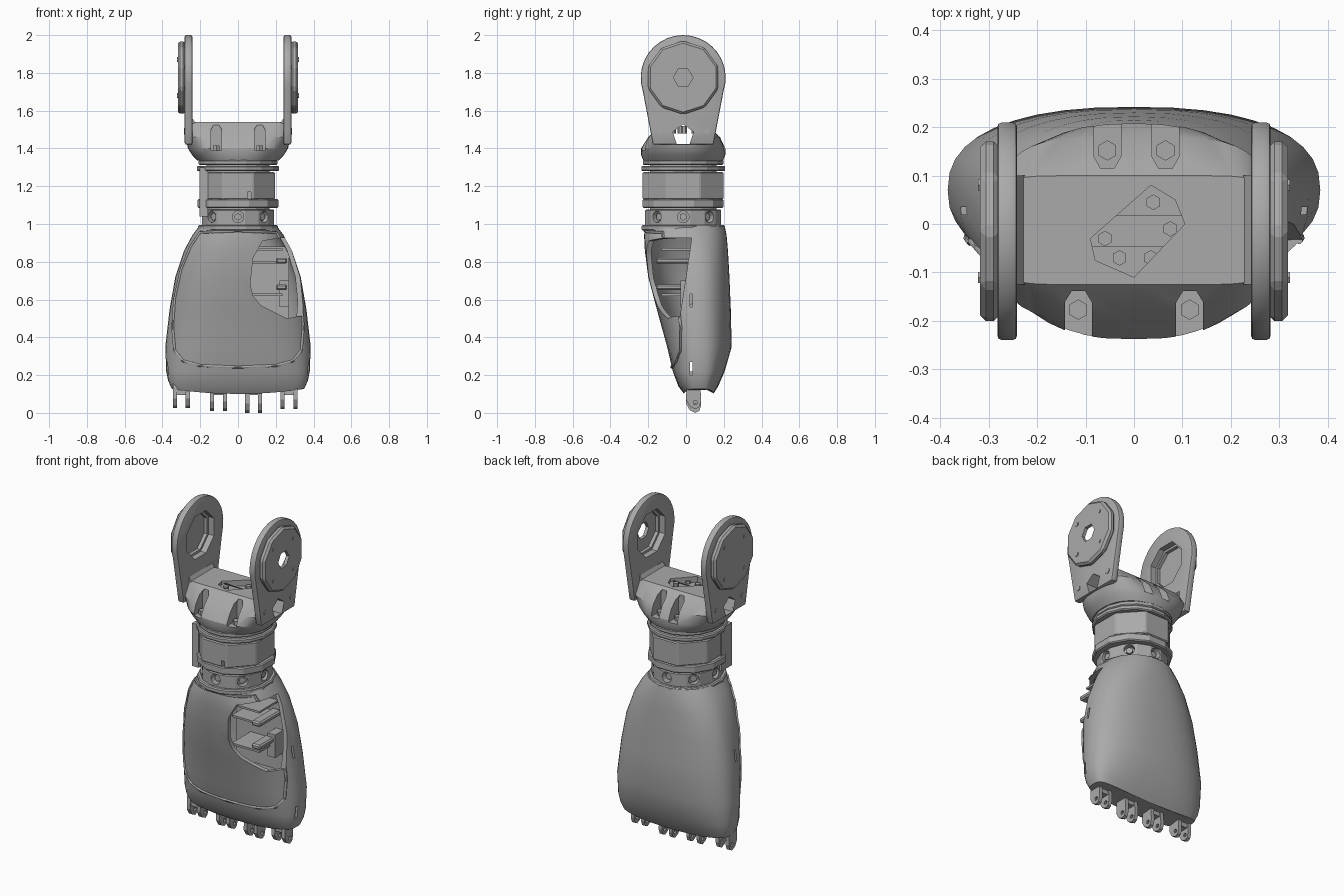
import bpy, bmesh, math
from mathutils import Vector

cube = bpy.data.objects.get("Cube")
if cube:
    bpy.data.objects.remove(cube, do_unlink=True)

grey = bpy.data.materials.new("plain_grey")
grey.use_nodes = True
grey.diffuse_color = (0.4, 0.4, 0.4, 1)
grey.node_tree.nodes["Principled BSDF"].inputs["Base Color"].default_value = (0.4, 0.4, 0.4, 1)
CY = -0.015  # y of the wrist and pivot axis


def activate(ob):
    bpy.ops.object.select_all(action='DESELECT')
    ob.select_set(True)
    bpy.context.view_layer.objects.active = ob


def loft(name, rings):
    """Skin a stack of equal-length rings and cap both ends."""
    bm = bmesh.new()
    rows = [[bm.verts.new(p) for p in ring] for ring in rings]
    n = len(rows[0])
    for a, b in zip(rows, rows[1:]):
        for i in range(n):
            bm.faces.new((a[i], a[(i + 1) % n], b[(i + 1) % n], b[i]))
    bm.faces.new(rows[0])
    bm.faces.new(rows[-1])
    bmesh.ops.recalc_face_normals(bm, faces=bm.faces)
    me = bpy.data.meshes.new(name)
    bm.to_mesh(me)
    bm.free()
    ob = bpy.data.objects.new(name, me)
    bpy.context.collection.objects.link(ob)
    me.materials.append(grey)
    return ob


def place(axis, u, v, w):
    return Vector({'x': (w, u, v), 'y': (u, w, v), 'z': (u, v, w)}[axis])


def prism(name, pts, axis, a, b):
    return loft(name, [[place(axis, u, v, w) for u, v in pts] for w in (a, b)])


def box(name, x, y, z):
    return prism(name, [(x[0], y[0]), (x[1], y[0]), (x[1], y[1]), (x[0], y[1])], 'z', *z)


def ngon(u, v, r, n, turn=0.5, rv=None):
    angles = [math.tau * (i + turn) / n for i in range(n)]
    return [(u + r * math.cos(t), v + (rv or r) * math.sin(t)) for t in angles]


def bevel(ob, width, segments=1):
    m = ob.modifiers.new("bevel", 'BEVEL')
    m.width, m.segments = width, segments
    m.limit_method, m.angle_limit = 'ANGLE', math.radians(35)
    activate(ob)
    bpy.ops.object.modifier_apply(modifier=m.name)
    return ob


def cut(ob, cutter, keep=False):
    cutter.hide_render = True
    m = ob.modifiers.new("cut", 'BOOLEAN')
    m.operation, m.object, m.solver = 'DIFFERENCE', cutter, 'EXACT'
    activate(ob)
    bpy.ops.object.modifier_apply(modifier=m.name)
    if not keep:
        bpy.data.objects.remove(cutter, do_unlink=True)


def smooth(ob, angle=30):
    activate(ob)
    bpy.ops.object.shade_smooth_by_angle(angle=math.radians(angle))


def section(z, hw, yf, yb, yc, n, count=40):
    """Rounded section with different front and back depths."""
    ring = []
    for i in range(count):
        t = math.tau * i / count
        c, s = math.cos(t), math.sin(t)
        x = hw * math.copysign(abs(c) ** (2 / n), c)
        y = yc + (yb - yc if s > 0 else yc - yf) * math.copysign(abs(s) ** (2 / n), s)
        ring.append(Vector((x, y, z)))
    return ring


# Palm sections: height, half width, front, back, widest depth, squareness
PALM = [(0.10, 0.350, -0.01, 0.145, 0.07, 4.0), (0.14, 0.370, -0.04, 0.17, 0.07, 3.4),
        (0.22, 0.380, -0.07, 0.205, 0.07, 2.8), (0.35, 0.385, -0.10, 0.242, 0.07, 2.4),
        (0.55, 0.362, -0.155, 0.237, 0.06, 2.4), (0.72, 0.332, -0.20, 0.230, 0.05, 2.4),
        (0.86, 0.285, -0.218, 0.222, 0.03, 2.4), (0.94, 0.242, -0.222, 0.215, 0.01, 2.3),
        (0.99, 0.205, -0.215, 0.205, 0.0, 2.2)]


def palm_at(z):
    for a, b in zip(PALM, PALM[1:]):
        if z <= b[0]:
            f = (z - a[0]) / (b[0] - a[0])
            return [p + (q - p) * f for p, q in zip(a, b)]
    return PALM[-1]


def front_y(x, z):
    _, hw, yf, yb, yc, n = palm_at(z)
    return yc - (yc - yf) * max(0, 1 - abs(x / hw) ** n) ** (1 / n)


# Hollow palm shell, with its lower edge rising toward the sides
rings = [section(*s) for s in PALM]
for ring in rings[:2]:
    for p in ring:
        p.z += 0.03 * (p.x / 0.37) ** 2
palm = loft("palm_shell", rings)
T = 0.025
cut(palm, loft("cavity", [section(z, hw - T, yf + T, yb - T, yc, n) for z, hw, yf, yb, yc, n in PALM[2:8]]))

# Raised rim around the front pad
half = [(0.0, 0.242), (0.2, 0.25), (0.29, 0.275), (0.335, 0.33), (0.345, 0.45),
        (0.335, 0.6), (0.30, 0.76), (0.25, 0.88), (0.2, 0.955), (0.0, 0.965)]
outline = half + [(-x, z) for x, z in half[-2:0:-1]]
path = []
for (xa, za), (xb, zb) in zip(outline, outline[1:] + outline[:1]):
    for k in range(6):
        x, z = xa + (xb - xa) * k / 6, za + (zb - za) * k / 6
        path.append((x, front_y(x, z), z))
curve = bpy.data.curves.new("front_pad_rim", 'CURVE')
curve.dimensions, curve.bevel_depth, curve.bevel_resolution = '3D', 0.008, 1
spline = curve.splines.new('POLY')
spline.points.add(len(path) - 1)
for sp, p in zip(spline.points, path):
    sp.co = (*p, 1)
spline.use_cyclic_u = True
rim = bpy.data.objects.new("front_pad_rim", curve)
bpy.context.collection.objects.link(rim)
curve.materials.append(grey)
activate(rim)
bpy.ops.object.convert(target='MESH')

# Thumb opening on the front left corner
hole = [(0.065, 0.68), (0.08, 0.82), (0.13, 0.91), (0.22, 0.925), (0.5, 0.925),
        (0.5, 0.53), (0.31, 0.51), (0.26, 0.5), (0.12, 0.57), (0.08, 0.62)]
opening = loft("thumb_opening", [[(x, -0.5, z) for x, z in hole],
                                 [(x, 0.03 - 0.3 * max(0, 0.72 - z), z) for x, z in hole]])
cut(rim, opening, keep=True)
cut(palm, opening)
# Vent slits on both sides
for s in (-1, 1):
    for z in (0.2, 0.56):
        cut(palm, box("slit", sorted((s * 0.33, s * 0.5)), (0.02, 0.035), (z, z + 0.07)))
smooth(palm)
smooth(rim, 60)

# Frame inside the opening
box("inner_plate", (-0.05, 0.27), (0.05, 0.065), (0.45, 0.88))
for z in (0.62, 0.79, 0.86):
    box("inner_shelf", (0.05, 0.235), (-0.13, 0.05), (z, z + 0.012))
for z in (0.65, 0.79):
    bevel(box("thumb_bracket", (0.2, 0.26), (-0.16, 0.05), (z, z + 0.03)), 0.008)
box("inner_post", (0.22, 0.27), (-0.03, 0.05), (0.56, 0.7))

# Finger knuckles: paired lugs with pivot pins
for x, low in ((-0.3, 0.025), (-0.103, 0.01), (0.083, 0.0), (0.27, 0.02)):
    for s in (-1, 1):
        cx = x + s * 0.034
        lug = [(0.005, 0.16), (0.0, low + 0.05), (0.02, low + 0.015), (0.05, low),
               (0.07, low + 0.01), (0.08, low + 0.04), (0.075, 0.16)]
        ob = prism("finger_lug", lug, 'x', cx - 0.011, cx + 0.011)
        cut(ob, prism("pin_hole", ngon(0.05, low + 0.035, 0.012, 8), 'x', cx - 0.1, cx + 0.1))
    box("knuckle_bridge", (x - 0.04, x + 0.04), (0.01, 0.07), (0.095, 0.15))

# Wrist stack: name, radius x, radius y, sides, bottom, top
for name, rx, ry, sides, a, b in (("palm_flange", 0.215, 0.225, 16, 0.965, 0.995),
                                  ("screw_ring", 0.195, 0.205, 16, 0.99, 1.078),
                                  ("wrist_core", 0.17, 0.18, 16, 1.07, 1.34),
                                  ("lower_collar", 0.222, 0.222, 12, 1.085, 1.132),
                                  ("wrist_block", 0.213, 0.232, 8, 1.13, 1.275),
                                  ("upper_collar", 0.222, 0.226, 16, 1.28, 1.308),
                                  ("top_collar", 0.212, 0.218, 16, 1.312, 1.34)):
    ob = bevel(prism(name, ngon(0, CY, rx, sides, 0.5, ry), 'z', a, b), 0.006)
    if name == "screw_ring":
        for k in range(8):
            d = Vector((math.cos(math.tau * k / 8), math.sin(math.tau * k / 8), 0))
            tool = prism("screw_hole", ngon(0, 0, 0.031, 12), 'x', 0.165, 0.3)
            head = prism("ring_screw", ngon(0, 0, 0.02, 6), 'x', 0.15, 0.183)
            for item in (tool, head):
                item.rotation_euler.z = math.atan2(d.y, d.x)
                item.location = (0, CY, 1.038)
            bpy.context.view_layer.update()
            cut(ob, tool)
    if name == "wrist_block":
        for x in (-0.14, 0.05):
            cut(ob, box("notch", (x, x + 0.02), (-0.4, -0.2), (1.1, 1.17)))
box("wrist_key", (-0.205, -0.16), (-0.15, -0.05), (1.04, 1.3))

# Yoke base
yoke = loft("yoke_base", [section(1.335, 0.215, -0.225, 0.195, CY, 2.2),
                          section(1.365, 0.243, -0.238, 0.208, CY, 2.3),
                          section(1.40, 0.265, -0.238, 0.208, CY, 2.6),
                          section(1.46, 0.277, -0.20, 0.18, CY, 4),
                          section(1.54, 0.262, -0.125, 0.1, CY, 9)])
tunnel = prism("side_tunnel", ngon(CY, 1.47, 0.058, 5, 0.25), 'x', -0.5, 0.5)
cut(yoke, tunnel, keep=True)
window = [(-0.09, -0.03), (-0.08, -0.075), (0.0, -0.11), (0.105, 0.0), (0.085, 0.05), (0.035, 0.08)]
cut(yoke, prism("top_window", window, 'z', 1.505, 1.6))
for x, y, s in ((0.115, -0.165, -1), (-0.115, -0.165, -1), (0.065, 0.14, 1), (-0.055, 0.14, 1)):
    arch = [(x - 0.028, 1.39), (x + 0.028, 1.39), (x + 0.028, 1.5), (x + 0.014, 1.525),
            (x - 0.014, 1.525), (x - 0.028, 1.5)]
    cut(yoke, prism("bolt_slot", arch, 'y', *sorted((y - s * 0.03, s * 0.4))))
    prism("yoke_bolt", ngon(x, y + s * 0.012, 0.021, 6), 'z', 1.375, 1.415)
for x, y in ((0.04, 0.045), (0.075, -0.01), (-0.06, -0.03), (-0.03, -0.07), (0.035, -0.07)):
    prism("window_bolt", ngon(x, y, 0.016, 6), 'z', 1.48, 1.52)
smooth(yoke, 25)

# Yoke ears with octagonal pivot caps
arc = [(CY + 0.225 * math.cos(t), 1.775 + 0.225 * math.sin(t))
       for t in (math.radians(-18 + 216 * i / 20) for i in range(21))]
ear_profile = [(0.145, 1.42), (0.16, 1.5)] + arc + [(-0.19, 1.5), (-0.175, 1.42)]
for s, side in ((1, "left"), (-1, "right")):
    def span(a, b):
        return sorted((s * a, s * b))
    ear = bevel(prism(side + "_ear", ear_profile, 'x', *span(0.242, 0.282)), 0.008, 2)
    cut(ear, prism("pivot_hole", ngon(CY, 1.775, 0.14, 8), 'x', *span(0.2, 0.4)))
    cut(ear, tunnel, keep=True)
    smooth(ear)
    # Fillet where the ear meets the base
    loft(side + "_ear_fillet", [[(s * x, y, z) for x, z in ((0.25, 1.53), (0.225, 1.535), (0.245, 1.565))]
                                for y in (-0.125, 0.1)])
    cap = bevel(prism(side + "_pivot_cap", ngon(CY, 1.775, 0.195, 10), 'x', *span(0.278, 0.318)), 0.012)
    cut(cap, prism("cap_recess", ngon(CY, 1.775, 0.125, 8), 'x', *span(0.2, 0.298)))
    if s == 1:
        cut(cap, prism("hex_hole", ngon(CY, 1.775, 0.052, 6, 0), 'x', 0.2, 0.4))
    for k in range(4):
        y, z = ngon(CY, 1.775, 0.135, 4)[k]
        prism("cap_screw", ngon(y, z, 0.013, 6), 'x', *span(0.31, 0.322))
    for y in (-0.14, 0.11):
        prism("ear_screw", ngon(y, 1.49, 0.017, 6), 'x', *span(0.275, 0.286))
bpy.data.objects.remove(tunnel, do_unlink=True)
